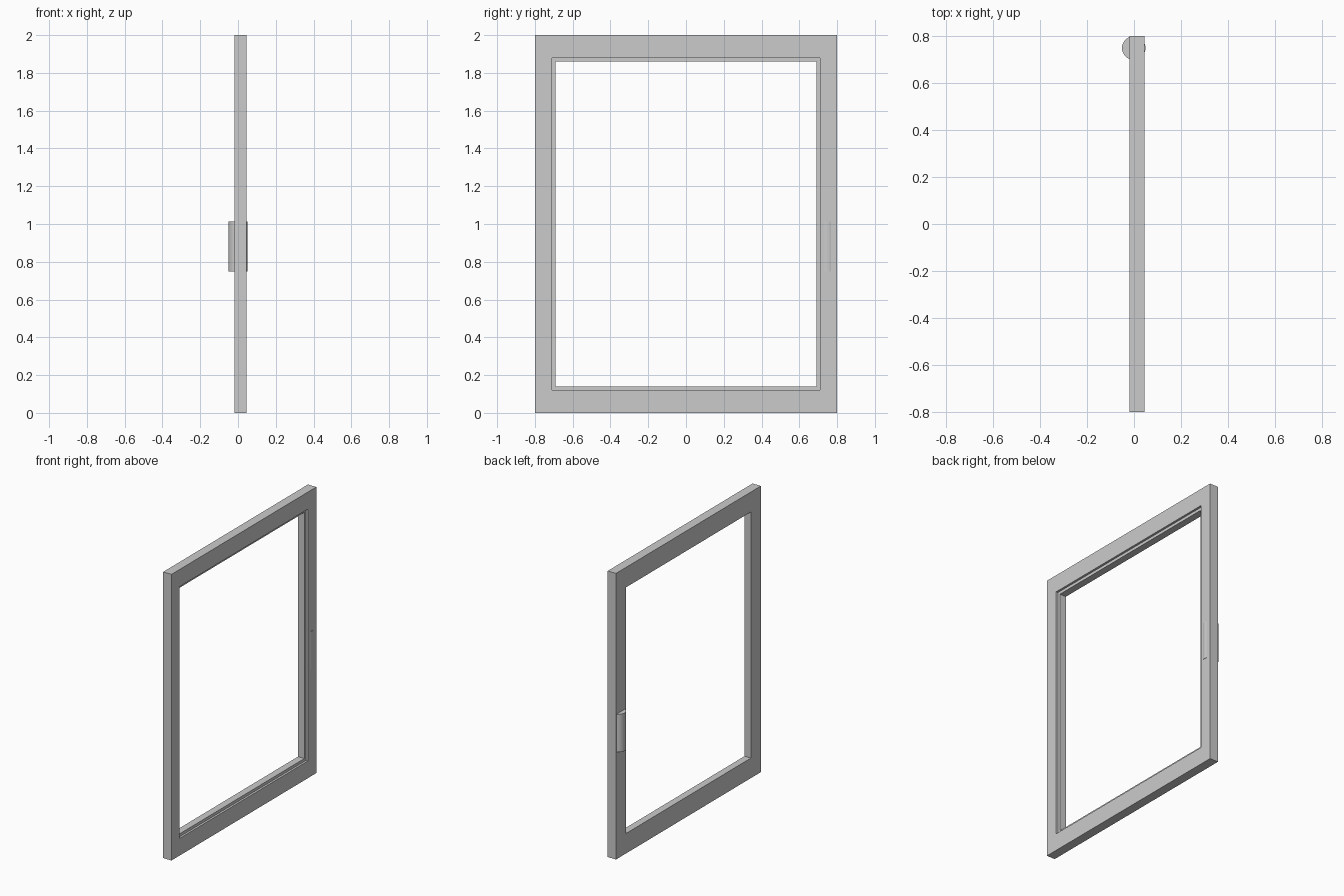
import bpy, bmesh, math

if "Cube" in bpy.data.objects:
    bpy.data.objects.remove(bpy.data.objects["Cube"])

W, H = 0.80, 2.0          # half width in y, full height
X0, X1 = -0.019, 0.0455   # back and front faces
STEP = 0.015              # depth of the glazing rebate


def mesh_object(name, bm):
    bmesh.ops.recalc_face_normals(bm, faces=bm.faces)
    me = bpy.data.meshes.new(name)
    bm.to_mesh(me)
    bm.free()
    ob = bpy.data.objects.new(name, me)
    bpy.context.collection.objects.link(ob)
    return ob


# Frame: stepped cross-section (x, side inset, top/bottom inset) swept round the rectangle
profile = [(X0, 0, 0), (X1, 0, 0), (X1, 0.09, 0.12), (X1 - STEP, 0.09, 0.12),
           (X1 - STEP, 0.11, 0.14), (X0, 0.11, 0.14)]
bm = bmesh.new()
rings = [[bm.verts.new((x, sy * (W - iy), H - iz if top else iz))
          for sy, top in ((-1, 0), (1, 0), (1, 1), (-1, 1))]
         for x, iy, iz in profile]
for a, b in zip(rings, rings[1:] + rings[:1]):
    for i in range(4):
        j = (i + 1) % 4
        bm.faces.new((a[i], a[j], b[j], b[i]))
mesh_object("door_frame", bm)

# Handle: upright round bar passing through the stile
bpy.ops.mesh.primitive_cylinder_add(vertices=32, radius=0.05, depth=0.265,
                                    location=(-0.001, 0.749, 0.8815))
handle = bpy.context.object
handle.name = "handle"
bpy.ops.object.shade_smooth_by_angle(angle=math.radians(40))
